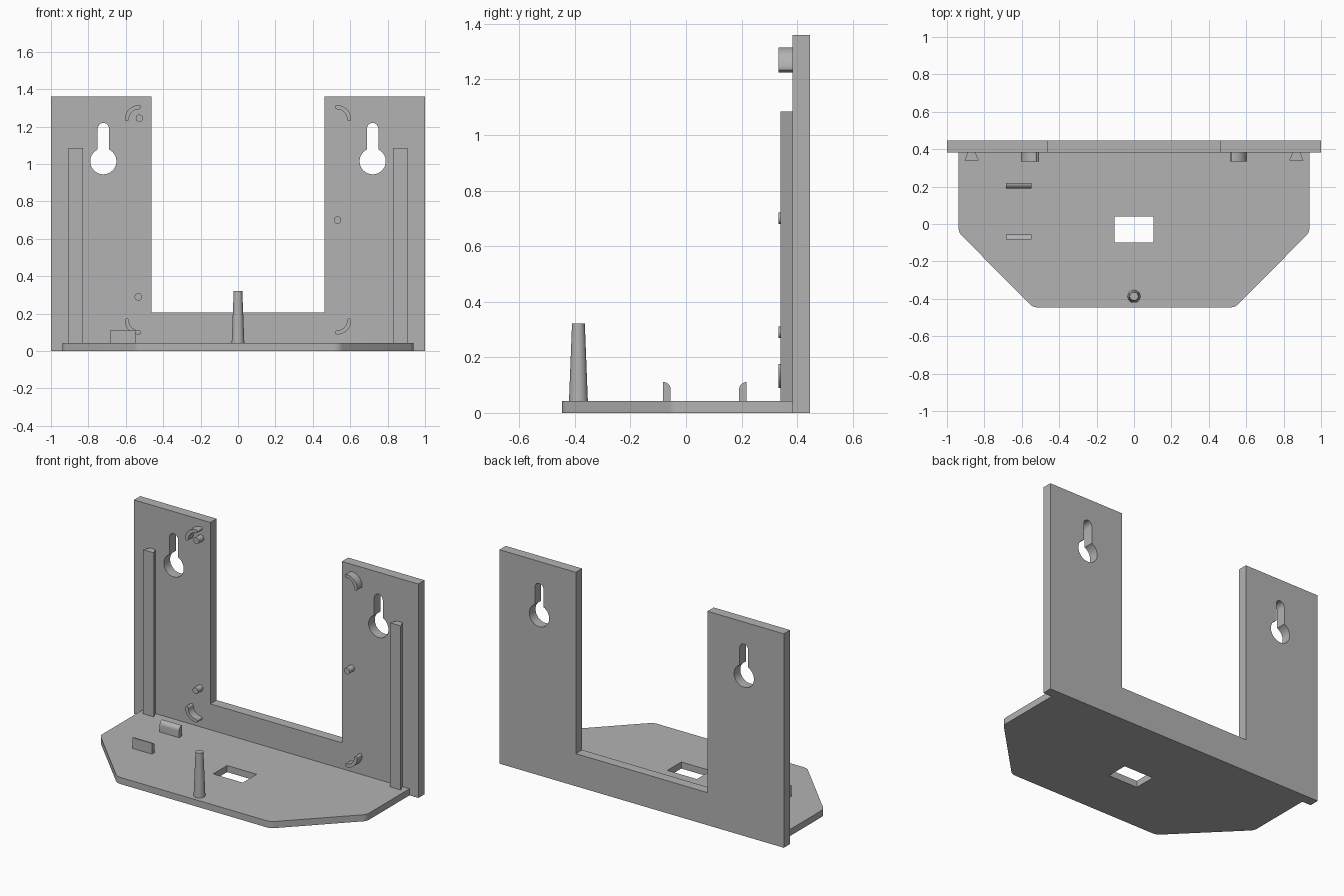
import bpy, bmesh, math
from mathutils import Vector

if "Cube" in bpy.data.objects:
    bpy.data.objects.remove(bpy.data.objects["Cube"])

grey = bpy.data.materials.new("plain grey")
grey.diffuse_color = (0.45, 0.45, 0.45, 1)
grey.use_nodes = True
grey.node_tree.nodes["Principled BSDF"].inputs["Base Color"].default_value = grey.diffuse_color

# Maps a profile point (u, v) and a depth d to 3D for each extrusion axis
MAP = {'X': lambda u, v, d: (d, u, v),
       'Y': lambda u, v, d: (u, d, v),
       'Z': lambda u, v, d: (u, v, d)}


def finish(name, bm):
    bmesh.ops.recalc_face_normals(bm, faces=bm.faces)
    mesh = bpy.data.meshes.new(name)
    bm.to_mesh(mesh)
    bm.free()
    mesh.materials.append(grey)
    obj = bpy.data.objects.new(name, mesh)
    bpy.context.collection.objects.link(obj)
    bpy.ops.object.select_all(action='DESELECT')
    obj.select_set(True)
    bpy.context.view_layer.objects.active = obj
    bpy.ops.object.shade_smooth_by_angle(angle=math.radians(30))
    return obj


def extrude(name, axis, d0, d1, outline, holes=()):
    """Extrude an outline, with optional holes, from depth d0 to d1."""
    bm = bmesh.new()
    edges = []
    for loop in [outline, *holes]:
        vs = [bm.verts.new(MAP[axis](u, v, d0)) for u, v in loop]
        edges += [bm.edges.new((vs[i - 1], vs[i])) for i in range(len(vs))]
    if holes:
        bmesh.ops.triangle_fill(bm, edges=edges, use_beauty=True)
    else:
        bm.faces.new(vs)
    new = bmesh.ops.extrude_face_region(bm, geom=bm.faces[:])["geom"]
    shift = Vector(MAP[axis](0, 0, d1 - d0))
    bmesh.ops.translate(bm, vec=shift, verts=[g for g in new if isinstance(g, bmesh.types.BMVert)])
    return finish(name, bm)


def arc(cx, cy, r, a0, a1, n):
    """Points on an arc, angles in degrees."""
    angles = [math.radians(a0 + (a1 - a0) * i / n) for i in range(n + 1)]
    return [(cx + r * math.cos(a), cy + r * math.sin(a)) for a in angles]


def rect(x0, y0, x1, y1):
    return [(x0, y0), (x1, y0), (x1, y1), (x0, y1)]


def keyhole(cx):
    a = math.degrees(math.acos(0.03 / 0.07))
    return arc(cx, 1.015, 0.07, 180 - a, 360 + a, 32) + arc(cx, 1.19, 0.03, 0, 180, 12)


FRONT, BACK, FLOOR = 0.383, 0.446, 0.042

# U-shaped back plate with two keyholes
u_shape = [(-1, 0), (1, 0), (1, 1.36), (0.463, 1.36), (0.463, 0.207),
           (-0.463, 0.207), (-0.463, 1.36), (-1, 1.36)]
extrude("back_plate", 'Y', FRONT, BACK, u_shape, [keyhole(-0.72), keyhole(0.72)])

# Base shelf with chamfered, softened front corners and a rectangular opening
right_half = arc(0.515, -0.386, 0.06, -90, -45, 5) + arc(0.878, -0.02, 0.06, -45, 0, 5) + [(0.938, FRONT)]
shelf = right_half + [(-x, y) for x, y in reversed(right_half)]
extrude("base_shelf", 'Z', 0, FLOOR, shelf, [rect(-0.105, -0.10, 0.103, 0.04)])

for side, s in (("left", -1), ("right", 1)):
    # Dovetail rails
    extrude(side + "_rail", 'Z', FLOOR, 1.085,
            [(s * 0.888, FRONT), (s * 0.848, FRONT), (s * 0.83, 0.34), (s * 0.906, 0.34)])
    # Curved corner brackets
    for level, cz, t in (("upper", 1.24, 1), ("lower", 0.164, -1)):
        ring = (arc(0, 0, 0.075, 0, 90, 12) + arc(0, 0.064, 0.011, 90, 270, 8)[1:]
                + arc(0, 0, 0.053, 90, 0, 12)[1:] + arc(0.064, 0, 0.011, 180, 360, 8)[1:-1])
        extrude(f"{level}_{side}_bracket", 'Y', 0.333, FRONT,
                [(s * (0.53 + x), cz + t * z) for x, z in ring])

# Locating pins
for i, (x, z) in enumerate([(-0.527, 1.245), (0.532, 0.70), (-0.533, 0.29)]):
    extrude(f"pin_{i + 1}", 'Y', 0.333, FRONT, arc(x, z, 0.02, 0, 345, 23))

# Pair of floor tabs, each with a rounded inner top edge
for name, y, s in (("front_tab", -0.082, 1), ("rear_tab", 0.218, -1)):
    profile = [(0, FLOOR), (0.027, FLOOR)] + arc(0, 0.084, 0.027, 0, 90, 8)
    extrude(name, 'X', -0.685, -0.548, [(y + s * u, v) for u, v in profile])

# Tapered front post
bm = bmesh.new()
bmesh.ops.create_cone(bm, cap_ends=True, segments=32, radius1=0.034, radius2=0.023, depth=0.28)
bmesh.ops.translate(bm, vec=(0, -0.387, FLOOR + 0.139), verts=bm.verts)
finish("front_post", bm)
